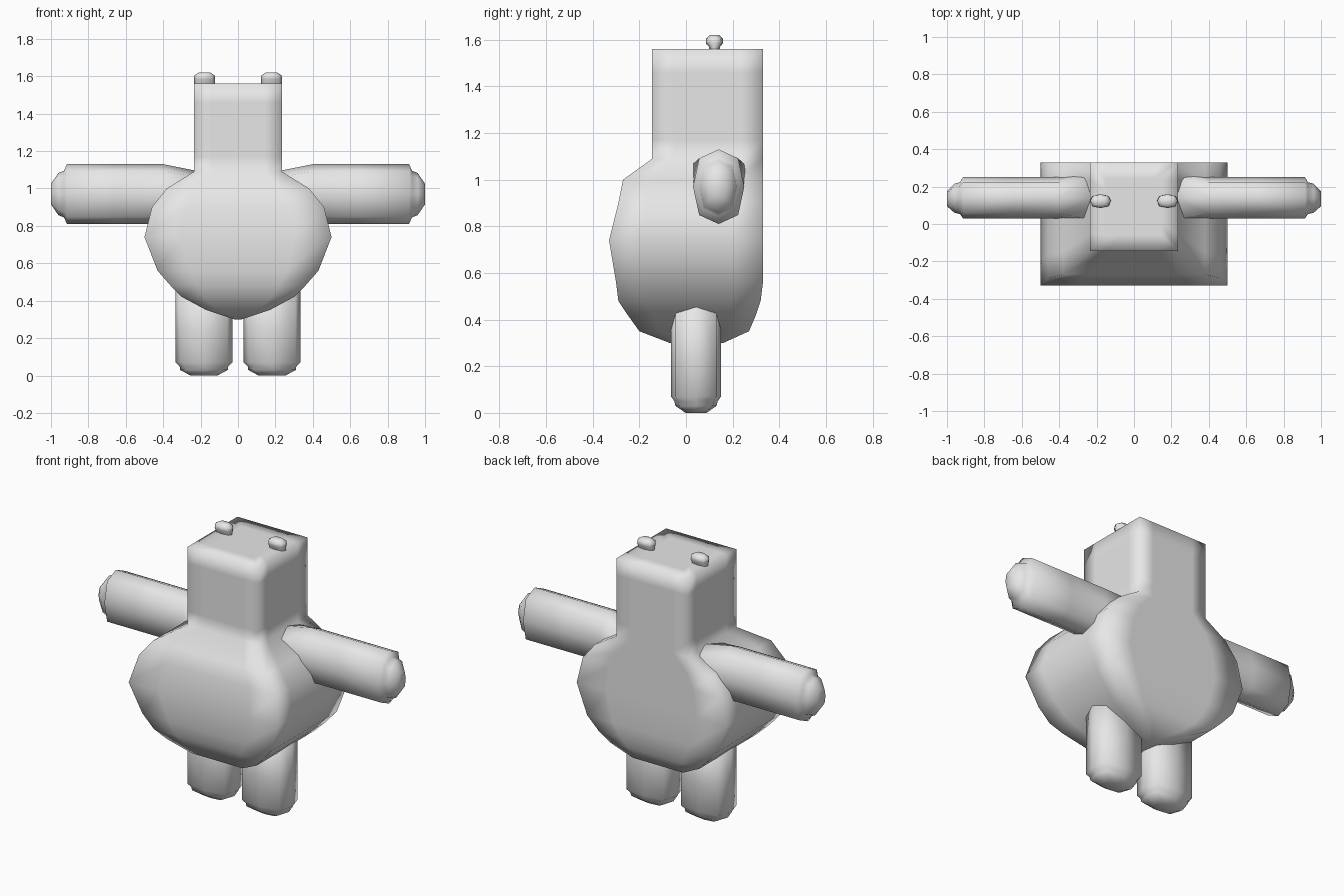
import bpy, bmesh, math
from mathutils import Vector

if "Cube" in bpy.data.objects:
    bpy.data.objects.remove(bpy.data.objects["Cube"])

grey = bpy.data.materials.new("plain grey")
grey.diffuse_color = (0.8, 0.8, 0.8, 1)
grey.use_nodes = True
grey.node_tree.nodes["Principled BSDF"].inputs["Base Color"].default_value = grey.diffuse_color


def loft(name, rings):
    """Skin a closed, smooth surface over rings of equal point count."""
    bm = bmesh.new()
    loops = [[bm.verts.new(p) for p in ring] for ring in rings]
    n = len(loops[0])
    for a, b in zip(loops, loops[1:]):
        for i in range(n):
            j = (i + 1) % n
            bm.faces.new((a[i], a[j], b[j], b[i]))
    bm.faces.new(loops[0])
    bm.faces.new(loops[-1])
    bmesh.ops.recalc_face_normals(bm, faces=bm.faces)
    for f in bm.faces:
        f.smooth = True
    mesh = bpy.data.meshes.new(name)
    bm.to_mesh(mesh)
    bm.free()
    mesh.materials.append(grey)
    obj = bpy.data.objects.new(name, mesh)
    bpy.context.collection.objects.link(obj)
    return obj


def box_ring(z, w, front, back):
    """Rectangle section with extra points close to each corner."""
    cy, d = (front + back) / 2, (back - front) / 2
    k = 0.6
    pts = [(-1, -1), (-k, -1), (k, -1), (1, -1), (1, -k), (1, k),
           (1, 1), (k, 1), (-k, 1), (-1, 1), (-1, k), (-1, -k)]
    return [Vector((w * u, cy + d * v, z)) for u, v in pts]


def oval(ru, rv, fullness=0.76):
    """Eight-sided oval; fullness sets how far the diagonal points reach."""
    pts = []
    for i in range(8):
        a = i * math.pi / 4
        s = fullness * math.sqrt(2) if i % 2 else 1
        pts.append((ru * math.cos(a) * s, rv * math.sin(a) * s))
    return pts


# Belly tapering into a square head: height, half width, front, back
sections = [
    (0.30, 0.02, -0.07, 0.16), (0.35, 0.17, -0.20, 0.27),
    (0.42, 0.30, -0.25, 0.30), (0.48, 0.36, -0.29, 0.32),
    (0.56, 0.43, -0.30, 0.33), (0.74, 0.50, -0.33, 0.33),
    (0.90, 0.46, -0.29, 0.33), (1.00, 0.38, -0.27, 0.33),
    (1.09, 0.235, -0.145, 0.33), (1.17, 0.235, -0.145, 0.33),
    (1.46, 0.235, -0.145, 0.33), (1.56, 0.235, -0.145, 0.33),
    (1.56, 0.15, -0.06, 0.24)]
loft("body_and_head", [box_ring(*s) for s in sections])

# Arms: reach, centre y, centre z, radius y, radius z
arm = [(0.20, 0.14, 0.955, 0.16, 0.135), (0.40, 0.14, 0.97, 0.11, 0.16),
       (0.65, 0.14, 0.97, 0.11, 0.16), (0.915, 0.14, 0.97, 0.11, 0.16),
       (0.93, 0.138, 0.97, 0.085, 0.125), (0.96, 0.138, 0.97, 0.078, 0.113),
       (1.00, 0.135, 0.97, 0.04, 0.055)]
# Legs: height, radius x, radius y
leg = [(0.50, 0.152, 0.107), (0.25, 0.152, 0.107), (0.07, 0.152, 0.107),
       (0.05, 0.130, 0.093), (0.03, 0.128, 0.088), (0.0, 0.072, 0.045)]
# Ears: height, radius x, radius y
ear = [(1.50, 0.055, 0.022), (1.57, 0.055, 0.024), (1.585, 0.056, 0.037),
       (1.605, 0.054, 0.036), (1.62, 0.030, 0.020)]

for side, label in ((-1, "left"), (1, "right")):
    loft(label + "_arm", [[Vector((side * x, cy + u, cz + v))
                           for u, v in oval(ry, rz)]
                          for x, cy, cz, ry, rz in arm])
    loft(label + "_leg", [[Vector((side * 0.182 + u, 0.043 + v, z))
                           for u, v in oval(rx, ry, 0.82)]
                          for z, rx, ry in leg])
    loft(label + "_ear", [[Vector((side * 0.179 + u, 0.122 + v, z))
                           for u, v in oval(rx, ry)]
                          for z, rx, ry in ear])
